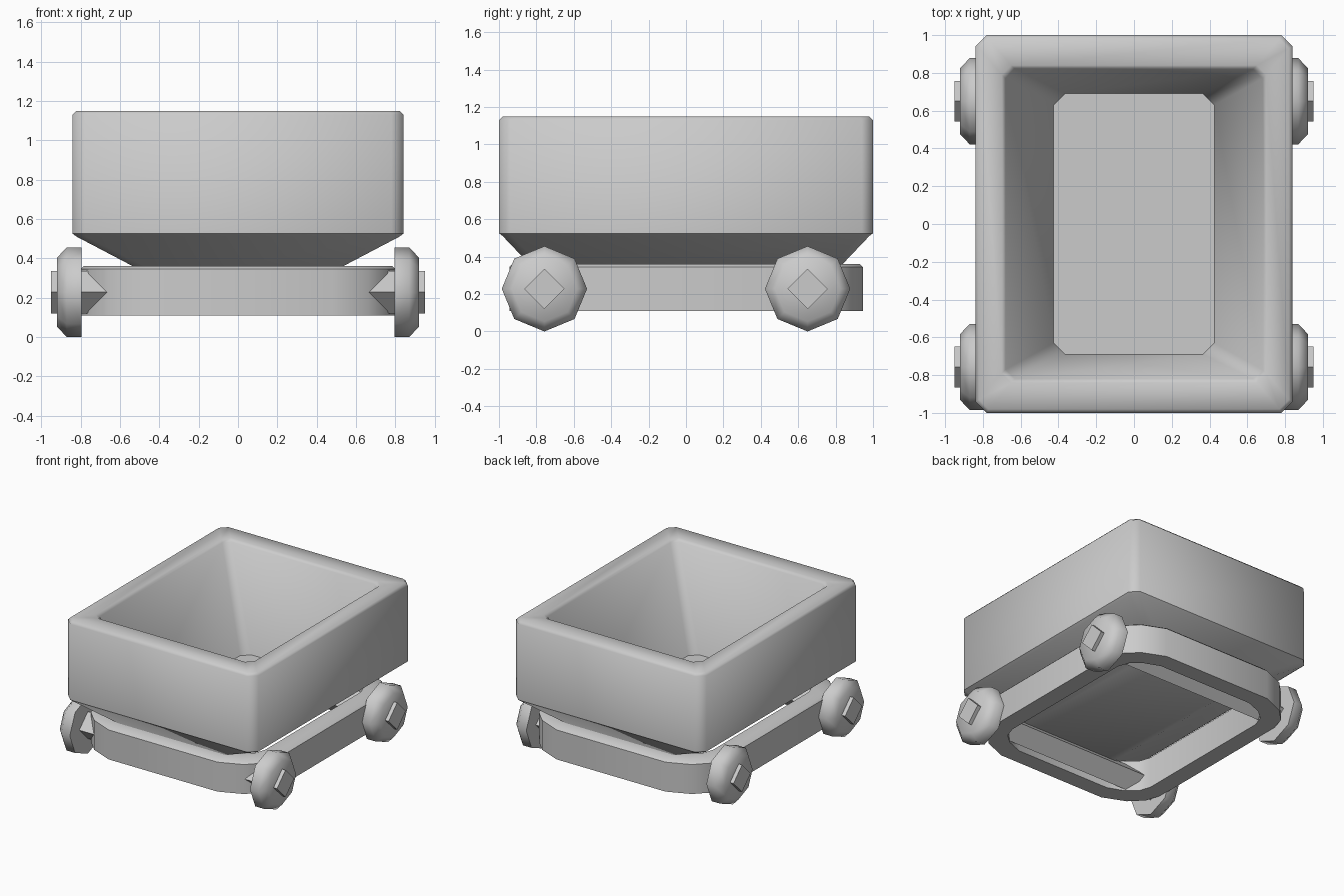
import bpy, bmesh, math

if "Cube" in bpy.data.objects:
    bpy.data.objects.remove(bpy.data.objects["Cube"])


def loft(name, rings, caps=True, angle=40):
    """Skin equal-length rings; cap both ends or join last ring to first."""
    bm = bmesh.new()
    vs = [[bm.verts.new(p) for p in r] for r in rings]
    pairs = list(zip(vs, vs[1:]))
    if caps:
        bm.faces.new(vs[0])
        bm.faces.new(vs[-1])
    else:
        pairs.append((vs[-1], vs[0]))
    for a, b in pairs:
        n = len(a)
        for i in range(n):
            j = (i + 1) % n
            bm.faces.new((a[i], a[j], b[j], b[i]))
    bmesh.ops.recalc_face_normals(bm, faces=bm.faces)
    me = bpy.data.meshes.new(name)
    bm.to_mesh(me)
    bm.free()
    ob = bpy.data.objects.new(name, me)
    bpy.context.collection.objects.link(ob)
    bpy.ops.object.select_all(action='DESELECT')
    ob.select_set(True)
    bpy.context.view_layer.objects.active = ob
    bpy.ops.object.shade_smooth_by_angle(angle=math.radians(angle))
    return ob


def outline(quarter, z):
    """Mirror a quarter outline (from the +x side to the +y side) into a full ring."""
    q = list(quarter)
    pts = q + [(-x, y) for x, y in reversed(q)]
    pts += [(-x, -y) for x, y in q] + [(x, -y) for x, y in reversed(q)]
    return [(x, y, z) for x, y in pts]


def box_ring(hx, hy, z, c):
    return outline([(hx, hy - c), (hx - c, hy)], z)


def disc_ring(x, y, z, r, n):
    return [(x, y + r * math.sin(2 * math.pi * i / n),
             z + r * math.cos(2 * math.pi * i / n)) for i in range(n)]


# open hopper with tapered underside and sloping inner walls
loft("tub", [
    box_ring(0.42, 0.78, 0.30, 0.06),
    box_ring(0.82, 0.98, 0.51, 0.05),
    box_ring(0.84, 1.00, 0.525, 0.06),
    box_ring(0.84, 1.00, 1.13, 0.06),
    box_ring(0.82, 0.98, 1.15, 0.05),
    box_ring(0.70, 0.84, 1.15, 0.05),
    box_ring(0.68, 0.82, 1.13, 0.05),
    box_ring(0.425, 0.69, 0.35, 0.06),
], angle=50)

# rounded chassis ring
outer = [(0.80, 0.64), (0.76, 0.77), (0.66, 0.87), (0.48, 0.945)]
inner = [(0.66, 0.60), (0.63, 0.69), (0.55, 0.76), (0.42, 0.81)]
trim = [(x - 0.015, y - 0.015) for x, y in outer]
loft("chassis_frame", [
    outline(inner, 0.11), outline(outer, 0.11),
    outline(outer, 0.345), outline(trim, 0.36), outline(inner, 0.36),
], caps=False)

# square axles set on edge, with eight-sided wheels
R = 0.228
for place, y in (("front", -0.757), ("back", 0.65)):
    loft(place + "_axle", [disc_ring(x, y, R, 0.108, 4) for x in (-0.95, 0.95)])
    for side, s in (("left", -1), ("right", 1)):
        loft(f"{place}_{side}_wheel", [
            disc_ring(s * x, y, R, r, 8)
            for x, r in ((0.795, R), (0.87, R), (0.92, 0.175))], angle=50)
